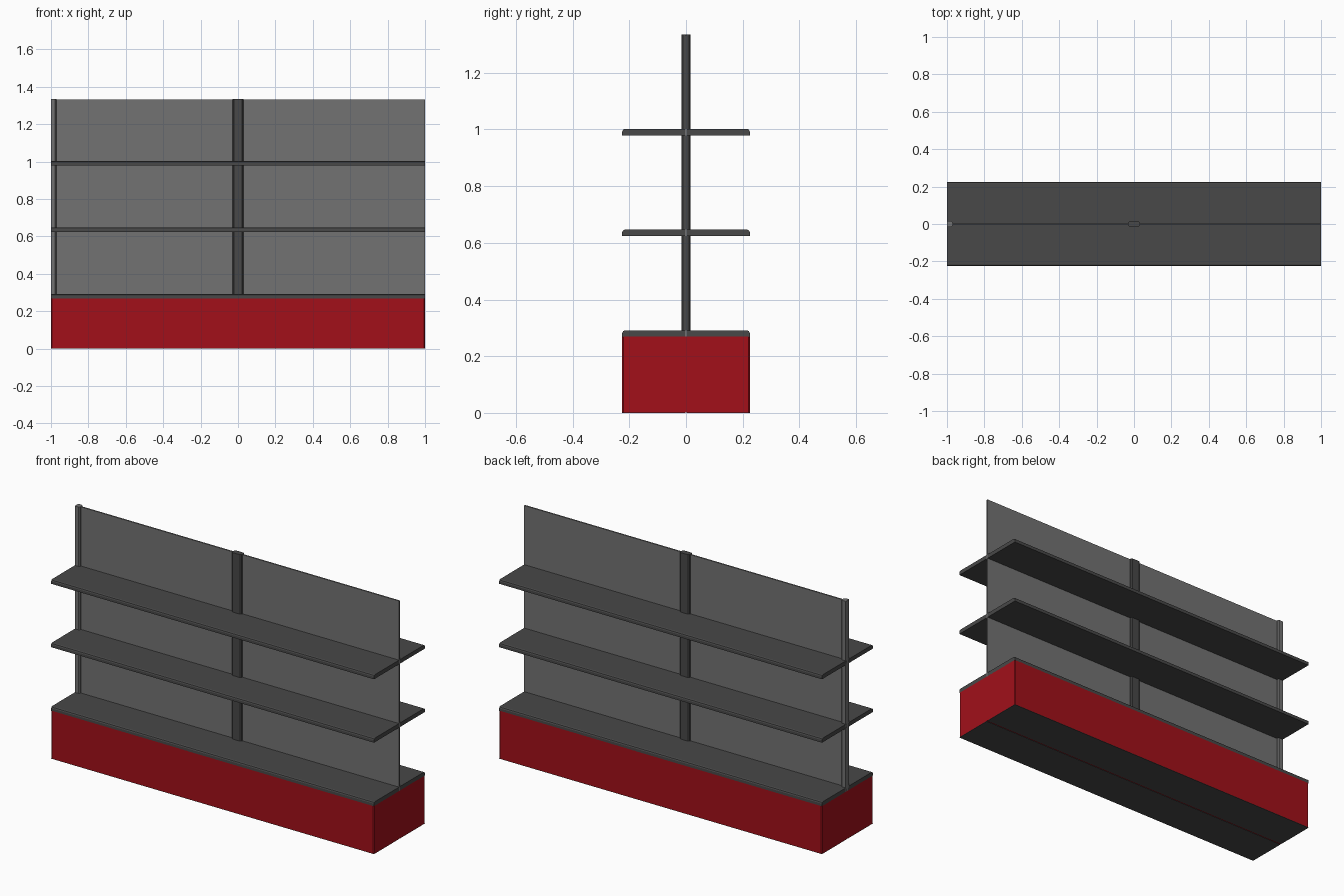
import bpy, bmesh
from mathutils import Vector

if "Cube" in bpy.data.objects:
    bpy.data.objects.remove(bpy.data.objects["Cube"])


def material(name, rgb):
    m = bpy.data.materials.new(name)
    m.diffuse_color = (*rgb, 1)
    m.use_nodes = True
    m.node_tree.nodes["Principled BSDF"].inputs["Base Color"].default_value = m.diffuse_color
    return m


RED = material("red_paint", (0.36, 0.005, 0.01))
DARK = material("dark_metal", (0.065, 0.065, 0.065))
GREY = material("grey_metal", (0.17, 0.17, 0.17))


def extrude(name, points, offset, mat):
    """Extrude a closed 3D outline along an offset vector."""
    bm = bmesh.new()
    face = bm.faces.new([bm.verts.new(p) for p in points])
    ext = bmesh.ops.extrude_face_region(bm, geom=[face])
    moved = [v for v in ext["geom"] if isinstance(v, bmesh.types.BMVert)]
    bmesh.ops.translate(bm, verts=moved, vec=Vector(offset))
    bmesh.ops.recalc_face_normals(bm, faces=bm.faces)
    mesh = bpy.data.meshes.new(name)
    bm.to_mesh(mesh)
    bm.free()
    mesh.materials.append(mat)
    obj = bpy.data.objects.new(name, mesh)
    bpy.context.collection.objects.link(obj)
    return obj


def box(name, x0, x1, y0, y1, z0, z1, mat):
    outline = [(x0, y0, z0), (x1, y0, z0), (x1, y1, z0), (x0, y1, z0)]
    return extrude(name, outline, (0, 0, z1 - z0), mat)


D = 0.225      # half depth
GAP = 0.004    # half thickness of the back panel
TOP = 1.335

# Red plinth with slightly softened vertical corners
c = 0.005
plinth = [(-1, -D + c), (-1 + c, -D), (1 - c, -D), (1, -D + c),
          (1, D - c), (1 - c, D), (-1 + c, D), (-1, D - c)]
extrude("plinth", [(x, y, 0.002) for x, y in plinth], (0, 0, 0.267), RED)

# Shelf halves with rounded front edges, and plinth floor plates, on both sides
for side, label in ((-1, "front"), (1, "back")):
    for level, z in (("base", 0.268), ("middle", 0.624), ("upper", 0.979)):
        t = 0.023
        profile = [(GAP, 0), (D, 0), (D, t - 0.009), (D - 0.003, t - 0.003),
                   (D - 0.009, t), (GAP, t)]
        extrude(f"{label}_{level}_shelf",
                [(-1, side * y, z + h) for y, h in profile], (2, 0, 0), DARK)
    y0, y1 = sorted((side * GAP, side * D))
    box(f"{label}_floor_plate", -1, 1, y0, y1, 0, 0.002, DARK)

# Thin back panel
box("back_panel", -1, 1, -GAP, GAP, 0.269, TOP - 0.002, GREY)

# Rounded uprights: a full one in the middle, a half one at the left end
half = [(0, -0.0155), (0.022, -0.0155), (0.028, -0.011), (0.03, -GAP),
        (0.03, GAP), (0.028, 0.011), (0.022, 0.0155), (0, 0.0155)]
full = half[1:-1] + [(-x, y) for x, y in reversed(half[1:-1])]
extrude("middle_post", [(x, y, 0.269) for x, y in full],
        (0, 0, TOP - 0.269), DARK)
extrude("left_post", [(x - 1, y, 0.269) for x, y in half],
        (0, 0, TOP - 0.269), GREY)
